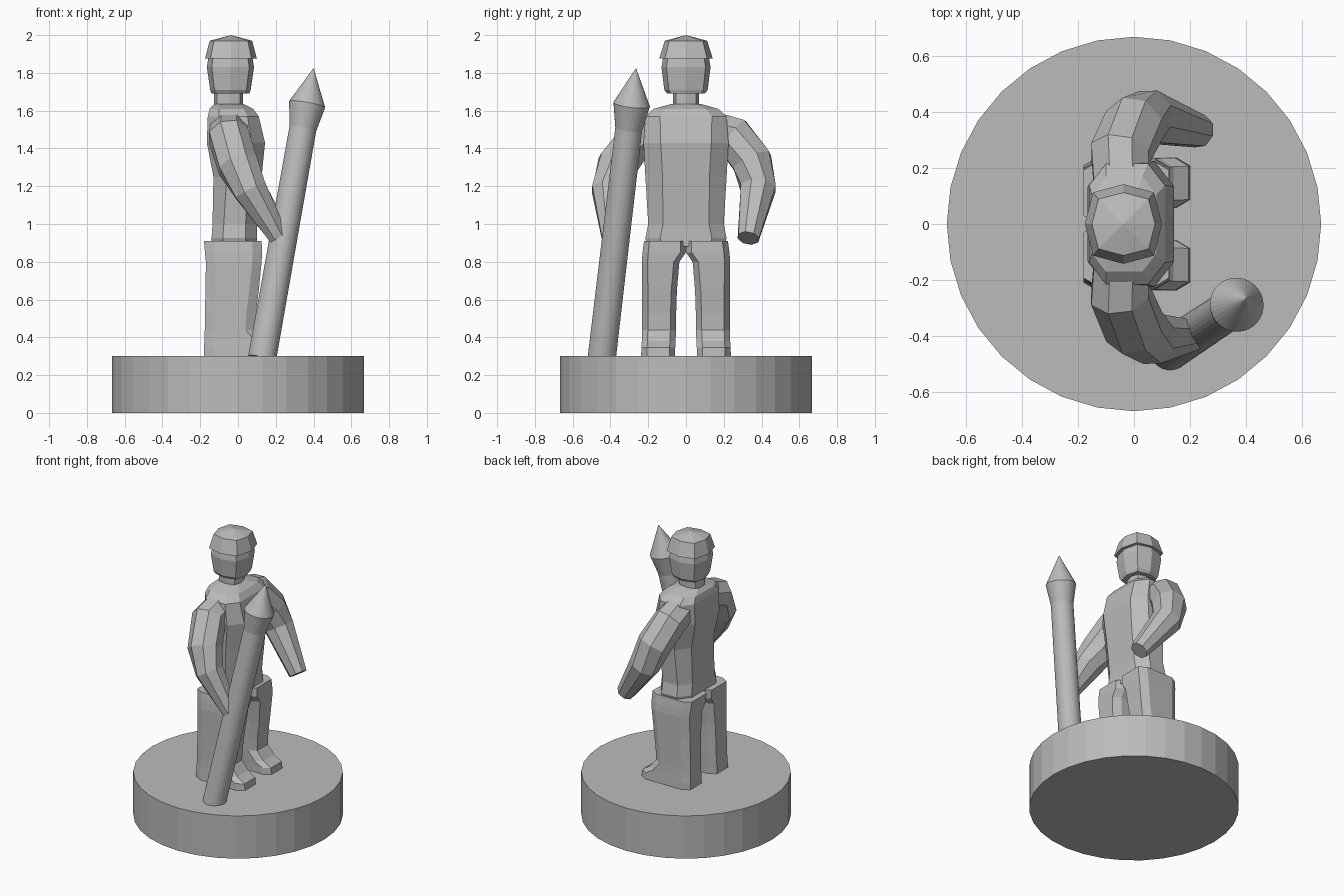
import bpy, bmesh, math
from mathutils import Vector

if "Cube" in bpy.data.objects:
    bpy.data.objects.remove(bpy.data.objects["Cube"])

grey = bpy.data.materials.new("stone grey")
grey.diffuse_color = (0.5, 0.5, 0.5, 1)
grey.use_nodes = True
grey.node_tree.nodes["Principled BSDF"].inputs["Base Color"].default_value = grey.diffuse_color


def loft(name, rings, angle=None):
    """Skin a list of equal-length point rings and cap both ends."""
    bm = bmesh.new()
    vs = [[bm.verts.new(p) for p in r] for r in rings]
    n = len(vs[0])
    for a, b in zip(vs, vs[1:]):
        for i in range(n):
            j = (i + 1) % n
            bm.faces.new((a[i], a[j], b[j], b[i]))
    bm.faces.new(vs[0])
    bm.faces.new(vs[-1])
    bmesh.ops.remove_doubles(bm, verts=bm.verts, dist=0.0005)
    bmesh.ops.recalc_face_normals(bm, faces=bm.faces)
    me = bpy.data.meshes.new(name)
    bm.to_mesh(me)
    bm.free()
    me.materials.append(grey)
    ob = bpy.data.objects.new(name, me)
    bpy.context.collection.objects.link(ob)
    if angle:
        bpy.context.view_layer.objects.active = ob
        ob.select_set(True)
        bpy.ops.object.shade_smooth_by_angle(angle=math.radians(angle))
        ob.select_set(False)
    return ob


def box_ring(z, xb, xf, y0, y1, cx, cy):
    """Horizontal rectangle with chamfered corners."""
    return [(xb + cx, y0, z), (xf - cx, y0, z), (xf, y0 + cy, z), (xf, y1 - cy, z),
            (xf - cx, y1, z), (xb + cx, y1, z), (xb, y1 - cy, z), (xb, y0 + cy, z)]


def oval_ring(z, xb, xf, ry):
    """Horizontal octagon with a point on each axis."""
    c, rx = (xb + xf) / 2, (xf - xb) / 2
    pts = []
    for i in range(8):
        a = i * math.pi / 4
        k = 1.12 if i % 2 else 1
        pts.append((c + rx * k * math.cos(a), ry * k * math.sin(a), z))
    return pts


def tube(name, path, sides, angle=None):
    """Round sections (x, y, z, radius) set square to the path."""
    pts = [Vector(p[:3]) for p in path]
    rings = []
    for i, p in enumerate(pts):
        t = (pts[min(i + 1, len(pts) - 1)] - pts[max(i - 1, 0)]).normalized()
        u = t.cross(Vector((1, 0, 0))).normalized()
        v = t.cross(u)
        rings.append([p + path[i][3] * (u * math.cos(a) + v * math.sin(a))
                      for a in (2 * math.pi * (k + 0.5) / sides for k in range(sides))])
    return loft(name, rings, angle)


# round plinth
def disc(z):
    return [(0.667 * math.sin(k * math.pi / 16), 0.667 * math.cos(k * math.pi / 16), z)
            for k in range(32)]


loft("plinth", [disc(0), disc(0.3)])

# legs with shoes: z, back, front, inner y, outer y
leg = [(0.29, -0.18, 0.20, 0.057, 0.238), (0.345, -0.18, 0.195, 0.057, 0.236),
       (0.38, -0.178, 0.14, 0.055, 0.234), (0.44, -0.176, 0.09, 0.053, 0.232),
       (0.53, -0.175, 0.095, 0.052, 0.232), (0.65, -0.172, 0.11, 0.048, 0.232),
       (0.80, -0.17, 0.125, 0.035, 0.234), (0.85, -0.175, 0.127, 0.0, 0.23),
       (0.91, -0.18, 0.125, 0.0, 0.222)]
legs = loft("legs", [box_ring(z, b, f, i, o, 0.05, 0.03) for z, b, f, i, o in leg])
legs.modifiers.new("mirror", "MIRROR").use_axis = (False, True, False)

# torso: z, back, front, half width, chamfer
body = [(0.88, -0.14, 0.10, 0.20, 0.06), (0.925, -0.14, 0.10, 0.215, 0.06),
        (1.0, -0.135, 0.10, 0.20, 0.06), (1.25, -0.13, 0.125, 0.215, 0.07),
        (1.43, -0.165, 0.143, 0.225, 0.07), (1.57, -0.16, 0.11, 0.215, 0.06),
        (1.61, -0.15, 0.08, 0.17, 0.05), (1.635, -0.125, 0.03, 0.08, 0.03)]
loft("torso", [box_ring(z, b, f, -w, w, c, c * 1.3) for z, b, f, w, c in body])

# arms, one hanging forward and one holding the spear
shoulder = [(-0.045, 0.13, 1.50, 0.105), (-0.05, 0.25, 1.465, 0.112)]
left = shoulder + [(0.0, 0.35, 1.33, 0.113), (0.05, 0.382, 1.19, 0.10),
                   (0.235, 0.33, 0.925, 0.06)]
right = shoulder + [(0.0, 0.365, 1.31, 0.113), (0.065, 0.41, 1.18, 0.095),
                    (0.215, 0.395, 0.93, 0.055)]
tube("left_arm", left, 8)
tube("right_arm", [(x, -y, z, r) for x, y, z, r in right], 8)

# neck, head and cap
loft("neck", [oval_ring(z, -0.127, 0.027, 0.068) for z in (1.61, 1.71)])
loft("head", [oval_ring(1.69, -0.14, 0.06, 0.10), oval_ring(1.71, -0.147, 0.067, 0.115),
              oval_ring(1.83, -0.165, 0.085, 0.13), oval_ring(1.89, -0.155, 0.075, 0.12)])
loft("cap", [oval_ring(1.875, -0.175, 0.10, 0.142), oval_ring(1.97, -0.15, 0.075, 0.112),
             oval_ring(2.0, -0.0376, -0.0374, 0.0001)])

# leaning spear with flared pointed head
foot, tip = Vector((0.128, -0.446, 0.29)), Vector((0.40, -0.265, 1.825))
spear = [(0, 0.075), (0.79, 0.072), (0.875, 0.097), (0.9995, 0.001)]
tube("spear", [(*foot.lerp(tip, t), r) for t, r in spear], 32)
